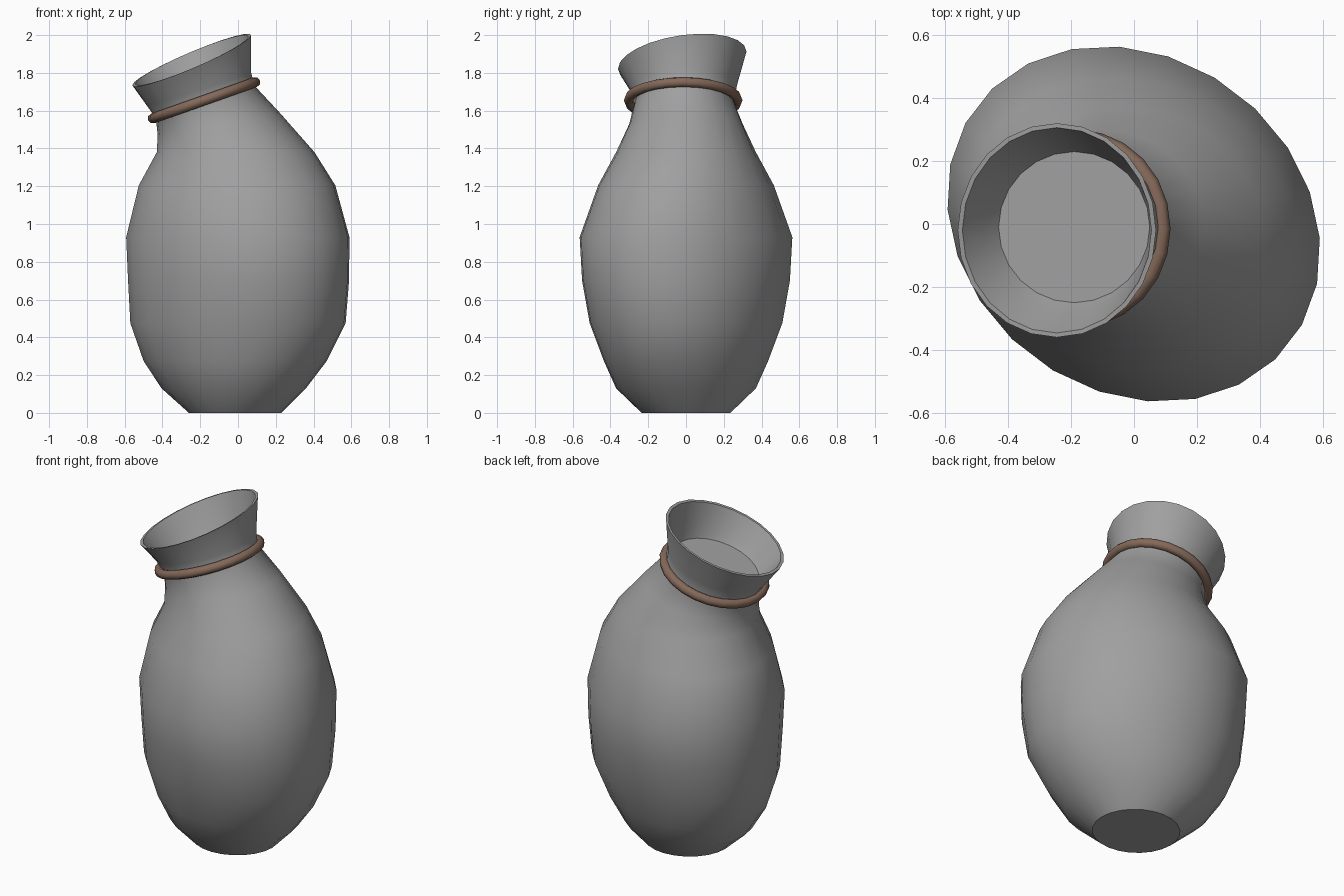
import bpy, bmesh, math
from mathutils import Vector, Matrix

cube = bpy.data.objects.get("Cube")
if cube:
    bpy.data.objects.remove(cube, do_unlink=True)

SEGMENTS = 24


def material(name, rgb):
    m = bpy.data.materials.new(name)
    m.use_nodes = True
    m.diffuse_color = (*rgb, 1)
    m.node_tree.nodes["Principled BSDF"].inputs["Base Color"].default_value = (*rgb, 1)
    return m


def finish(bm, name, mat, angle):
    bmesh.ops.recalc_face_normals(bm, faces=bm.faces)
    mesh = bpy.data.meshes.new(name)
    bm.to_mesh(mesh)
    bm.free()
    obj = bpy.data.objects.new(name, mesh)
    bpy.context.collection.objects.link(obj)
    mesh.materials.append(mat)
    bpy.ops.object.select_all(action="DESELECT")
    obj.select_set(True)
    bpy.context.view_layer.objects.active = obj
    bpy.ops.object.shade_smooth_by_angle(angle=math.radians(angle))
    return obj


def ring(bm, left, right, depth, skew=0, y=0, roll=0):
    """Tilted, slightly skewed oval between a left and a right point (x, z)."""
    a, b = Vector((left[0], y, left[1])), Vector((right[0], y, right[1]))
    centre = (a + b) / 2
    u = (b - a) / 2 + Vector((0, -skew, 0))
    v = Vector((-skew, depth, roll))
    steps = [2 * math.pi * i / SEGMENTS for i in range(SEGMENTS)]
    return [bm.verts.new(centre + u * math.cos(t) + v * math.sin(t)) for t in steps]


def bridge(bm, a, b):
    for i in range(SEGMENTS):
        j = (i + 1) % SEGMENTS
        bm.faces.new((a[i], a[j], b[j], b[i]))


clay = material("grey clay", (0.35, 0.35, 0.35))
cord = material("brown cord", (0.23, 0.14, 0.10))

# Jar: outside from base to lip, then the inside down to the filled neck
sections = [
    ((-0.26, 0), (0.23, 0), 0.235, 0),
    ((-0.405, 0.13), (0.36, 0.13), 0.37, 0.02),
    ((-0.5, 0.275), (0.47, 0.275), 0.435, 0.03),
    ((-0.57, 0.475), (0.57, 0.475), 0.51, 0.04),
    ((-0.582, 0.7), (0.588, 0.7), 0.55, 0.045),
    ((-0.592, 0.93), (0.59, 0.93), 0.563, 0.045),
    ((-0.525, 1.205), (0.515, 1.205), 0.465, 0.03),
    ((-0.43, 1.38), (0.405, 1.38), 0.37, 0.01),
    ((-0.425, 1.47), (0.22, 1.59), 0.3, 0),
    ((-0.435, 1.56), (0.085, 1.735), 0.262, 0, -0.01),
    ((-0.485, 1.63), (0.068, 1.81), 0.28, 0, -0.01, 0.015),
    ((-0.56, 1.735), (0.07, 2.0), 0.34, 0, -0.02, 0.045),
    ((-0.545, 1.742), (0.055, 1.993), 0.326, 0, -0.02, 0.045),
    ((-0.47, 1.645), (0.055, 1.815), 0.268, 0, -0.01, 0.015),
    ((-0.43, 1.6), (0.05, 1.765), 0.24, 0, -0.01),
]
bm = bmesh.new()
loops = [ring(bm, *s) for s in sections]
for lower, upper in zip(loops, loops[1:]):
    bridge(bm, lower, upper)
bm.faces.new(loops[0])
bm.faces.new(loops[-1])
finish(bm, "jar", clay, 38)

# Cord tied around the neck
bm = bmesh.new()
frame = Matrix.Translation((-0.18, -0.015, 1.655)) @ Matrix.Rotation(math.radians(-19.5), 4, "Y")
profile = []
for k in range(8):
    p = 2 * math.pi * k / 8
    r, z = 0.288 + 0.026 * math.cos(p), 0.027 * math.sin(p)
    profile.append(ring(bm, (-r, z), (r, z), r))
for k in range(8):
    bridge(bm, profile[k], profile[(k + 1) % 8])
bm.transform(frame)
finish(bm, "neck_cord", cord, 60)
